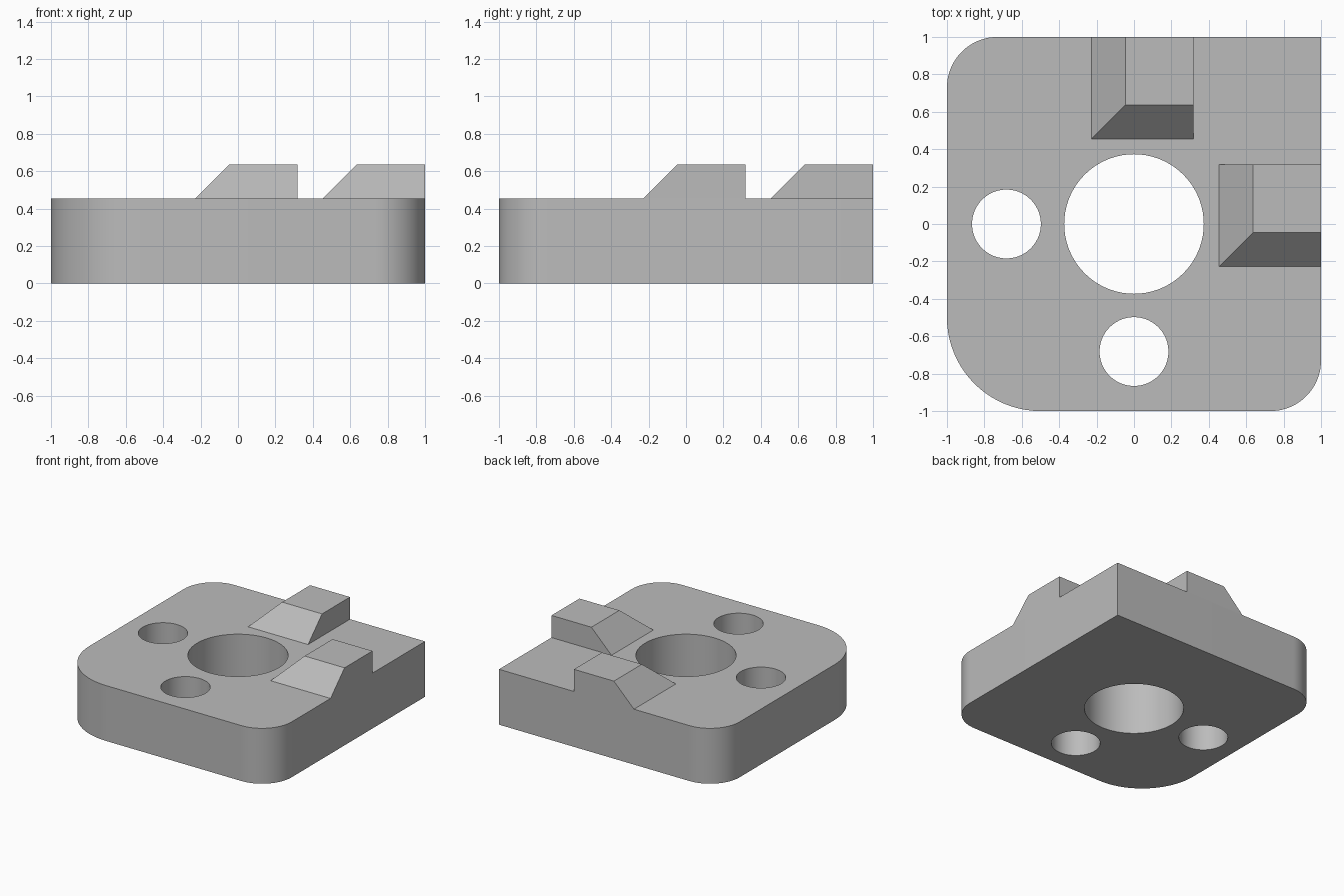
import bpy, bmesh
from math import cos, sin, pi
from mathutils import Vector

cube = bpy.data.objects.get("Cube")
if cube:
    bpy.data.objects.remove(cube, do_unlink=True)

PLATE_H, TOP_H = 0.455, 0.637

grey = bpy.data.materials.new("plain grey")
grey.use_nodes = True
colour = (0.5, 0.5, 0.5, 1)
grey.diffuse_color = colour
grey.node_tree.nodes["Principled BSDF"].inputs["Base Color"].default_value = colour


def finish(bm, name):
    bmesh.ops.recalc_face_normals(bm, faces=bm.faces)
    mesh = bpy.data.meshes.new(name)
    bm.to_mesh(mesh)
    bm.free()
    mesh.materials.append(grey)
    obj = bpy.data.objects.new(name, mesh)
    bpy.context.collection.objects.link(obj)
    bpy.ops.object.select_all(action='DESELECT')
    obj.select_set(True)
    bpy.context.view_layer.objects.active = obj
    bpy.ops.object.shade_smooth_by_angle(angle=pi / 6)
    return obj


def arc(x, y, r, start, sweep, steps):
    return [(x + r * cos(start + sweep * i / steps),
             y + r * sin(start + sweep * i / steps)) for i in range(steps + 1)]


def add_loop(bm, points):
    verts = [bm.verts.new((x, y, 0)) for x, y in points]
    for a, b in zip(verts, verts[1:] + verts[:1]):
        bm.edges.new((a, b))


# Plate: one square corner, two rounded corners and one with a larger radius
bm = bmesh.new()
outline = [(1, 1)]
for sx, sy, r, start in ((-1, 1, 0.27, pi / 2), (-1, -1, 0.5, pi), (1, -1, 0.27, 1.5 * pi)):
    outline += arc(sx * (1 - r), sy * (1 - r), r, start, pi / 2, 20)
add_loop(bm, outline)

# Central bore and the two smaller holes
for x, y, r in ((0, 0, 0.373), (-0.682, 0, 0.184), (0, -0.682, 0.184)):
    add_loop(bm, arc(x, y, r, 0, 2 * pi, 72)[:-1])
bmesh.ops.triangle_fill(bm, edges=bm.edges[:], use_beauty=True, normal=(0, 0, 1))
raised = bmesh.ops.extrude_face_region(bm, geom=bm.faces[:])["geom"]
bmesh.ops.translate(bm, vec=(0, 0, PLATE_H),
                    verts=[v for v in raised if isinstance(v, bmesh.types.BMVert)])
finish(bm, "plate")


# Blocks with sloped left and front faces
def block(name, x0, x1, y0, y1):
    bm = bmesh.new()
    bmesh.ops.create_cube(bm, size=1)
    slope = TOP_H - PLATE_H
    for v in bm.verts:
        top = v.co.z > 0
        inset = slope if top else 0
        v.co = Vector((x1 if v.co.x > 0 else x0 + inset,
                       y1 if v.co.y > 0 else y0 + inset,
                       TOP_H if top else PLATE_H))
    # The underside is joined to the plate
    bottom = [f for f in bm.faces if all(v.co.z < TOP_H for v in f.verts)]
    bmesh.ops.delete(bm, geom=bottom, context='FACES_ONLY')
    finish(bm, name)


block("back_block", -0.227, 0.318, 0.455, 1)
block("left_block", 0.455, 1, -0.227, 0.318)
